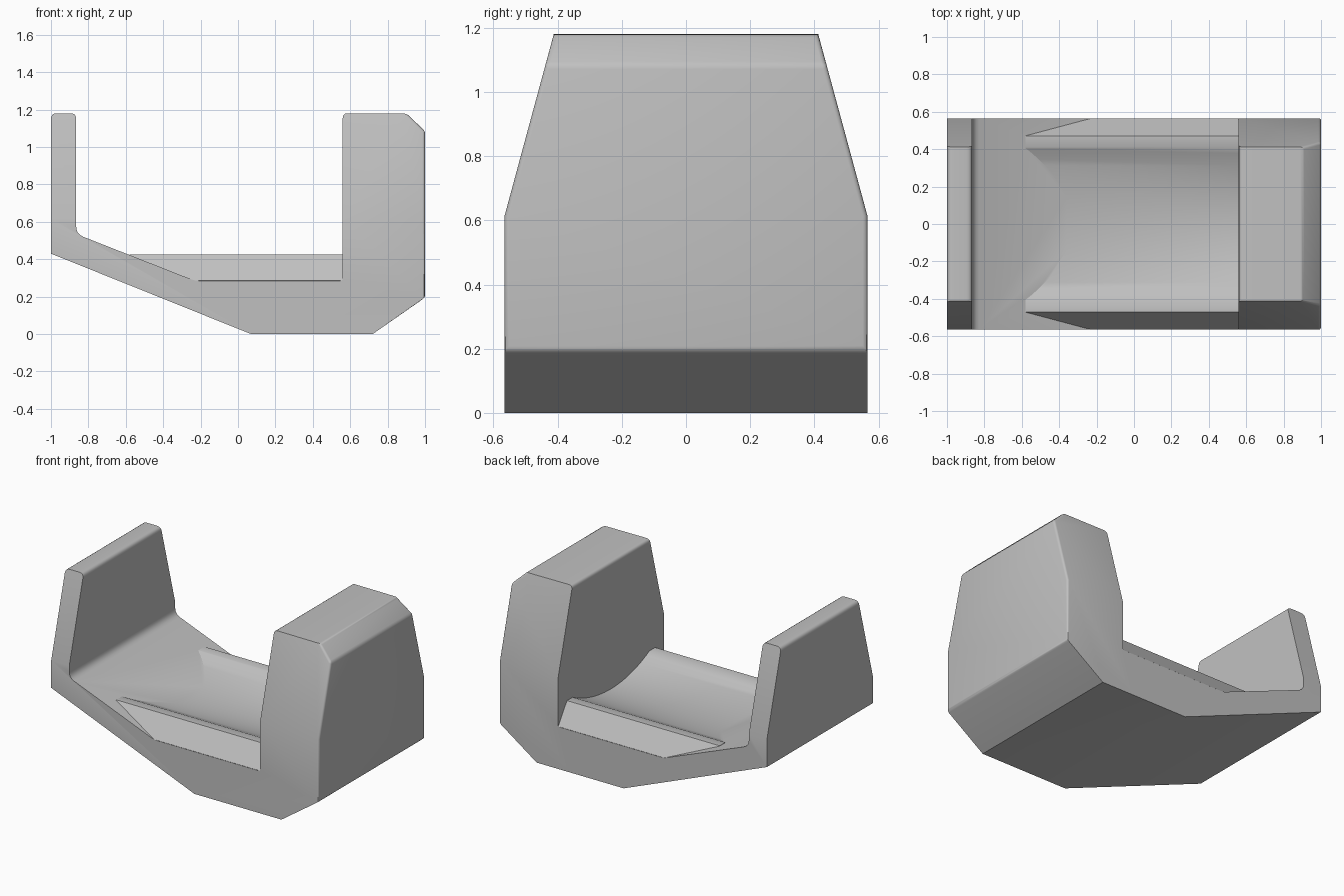
import bpy, bmesh
from math import cos, sin, radians
from mathutils import Vector

cube = bpy.data.objects.get("Cube")
if cube:
    bpy.data.objects.remove(cube, do_unlink=True)

grey = bpy.data.materials.new("light grey")
grey.use_nodes = True
colour = (0.53, 0.53, 0.53, 1)
grey.diffuse_color = colour
grey.node_tree.nodes["Principled BSDF"].inputs["Base Color"].default_value = colour


def rounded(points, steps=4):
    """Round the corners of a closed outline; each point is (u, v, radius)."""
    out = []
    for i, (u, v, r) in enumerate(points):
        p = Vector((u, v))
        if not r:
            out.append(p)
            continue
        a = p + (Vector(points[i - 1][:2]) - p).normalized() * r
        b = p + (Vector(points[(i + 1) % len(points)][:2]) - p).normalized() * r
        for k in range(steps + 1):
            t = k / steps
            out.append(a * (1 - t) ** 2 + p * 2 * t * (1 - t) + b * t * t)
    return out


def prism(name, outline, axis, start, end):
    """Extrude an outline along the x or y axis."""
    bm = bmesh.new()
    place = (lambda p, d: (d, p[0], p[1])) if axis == "x" else (lambda p, d: (p[0], d, p[1]))
    face = bm.faces.new([bm.verts.new(place(p, start)) for p in outline])
    grown = bmesh.ops.extrude_face_region(bm, geom=[face])["geom"]
    shift = Vector(place((0, 0), end - start))
    bmesh.ops.translate(bm, vec=shift, verts=[g for g in grown if isinstance(g, bmesh.types.BMVert)])
    bmesh.ops.recalc_face_normals(bm, faces=bm.faces)
    mesh = bpy.data.meshes.new(name)
    bm.to_mesh(mesh)
    bm.free()
    mesh.materials.append(grey)
    obj = bpy.data.objects.new(name, mesh)
    bpy.context.collection.objects.link(obj)
    return obj


def combine(obj, other, operation):
    """Apply a boolean and discard the second object."""
    mod = obj.modifiers.new(operation, "BOOLEAN")
    mod.operation, mod.solver, mod.object = operation, "EXACT", other
    bpy.context.view_layer.objects.active = obj
    bpy.ops.object.modifier_apply(modifier=mod.name)
    bpy.data.objects.remove(other, do_unlink=True)


half = 0.565

# Side outline: thin post, ramp, flat base and thick post
side = rounded([
    (-1, 0.43, 0), (0.07, 0, 0), (0.72, 0, 0), (1, 0.195, 0),
    (1, 1.085, 0), (0.9, 1.18, 0), (0.56, 1.18, 0.025), (0.56, 0.285, 0.012),
    (-0.23, 0.285, 0.02), (-0.865, 0.535, 0.04), (-0.865, 1.18, 0.03), (-1, 1.18, 0.03),
])
body = prism("cradle_body", side, "y", -half, half)

# Narrow both posts towards the top
taper = prism("taper_shape", [(-half, -1), (half, -1), (half, 0.615), (0.412, 1.18),
                              (0.4, 1.225), (-0.4, 1.225), (-0.412, 1.18), (-half, 0.615)], "x", -2, 2)
combine(body, taper, "INTERSECT")

# Soften the outer edges of the thick post
bm = bmesh.new()
bm.from_mesh(body.data)
bmesh.ops.remove_doubles(bm, verts=bm.verts, dist=0.0005)
soft = [e for e in bm.edges if e.calc_face_angle(0) > radians(20)
        and all(v.co.x > 0.85 and v.co.z > 0.15 for v in e.verts)]
bmesh.ops.bevel(bm, geom=soft, offset=0.014, segments=3, profile=0.5, affect="EDGES")
bm.to_mesh(body.data)
bm.free()

# Saddle: sloped sides, flat rims and a shallow round trough
radius, sweep = 0.89, 27.4
saddle = [(-0.55, 0.27), (0.55, 0.27), (0.564, 0.286), (0.47, 0.425)]
for k in range(25):
    a = radians(sweep - 2 * sweep * k / 24)
    saddle.append((radius * sin(a), 0.325 + radius * (1 - cos(a))))
saddle += [(-0.47, 0.425), (-0.564, 0.286)]
combine(body, prism("trough_saddle", saddle, "x", -0.58, 0.62), "UNION")

bpy.ops.object.select_all(action="DESELECT")
body.select_set(True)
bpy.context.view_layer.objects.active = body
bpy.ops.object.shade_smooth_by_angle(angle=radians(30))
